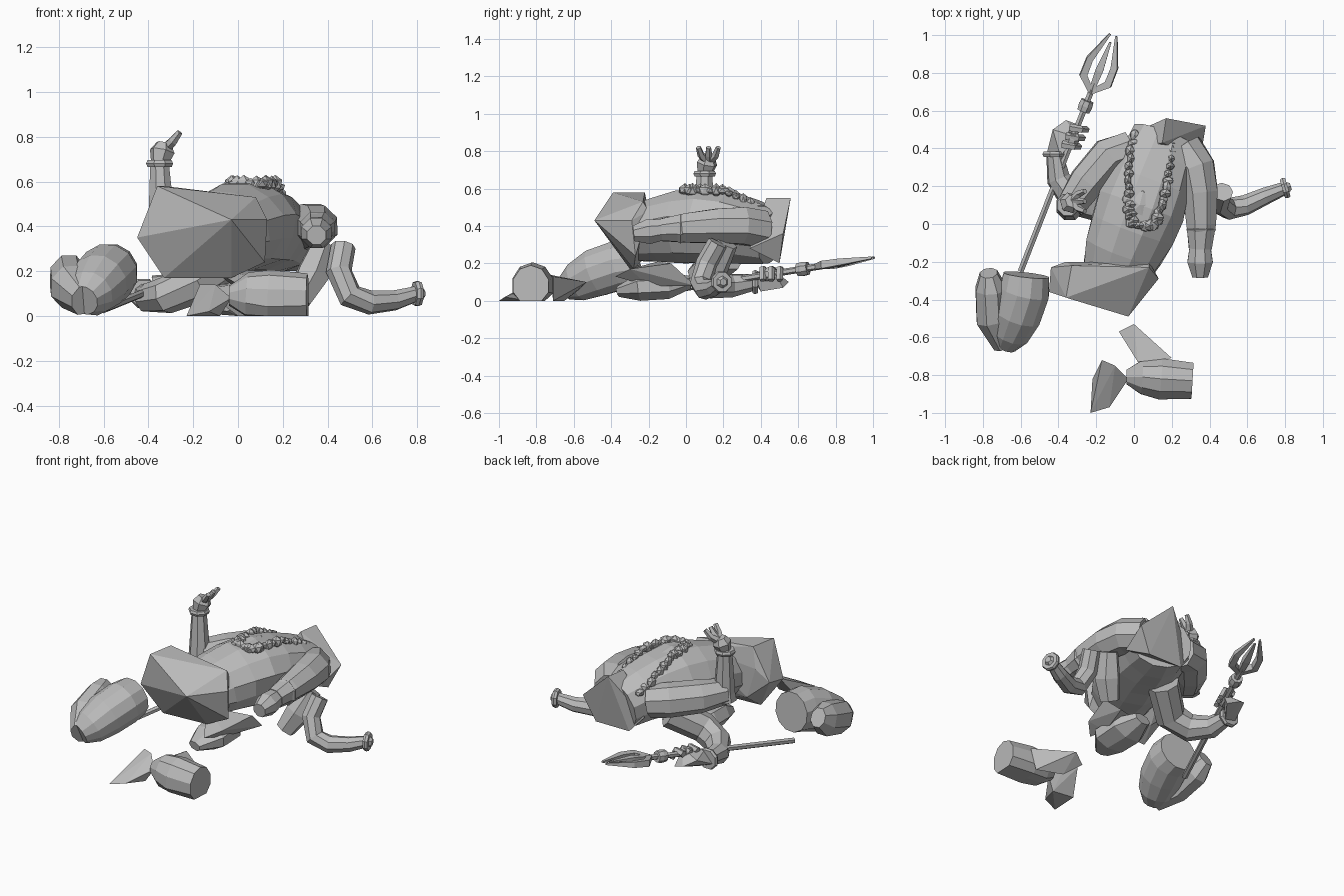
import bpy, bmesh, random
from math import cos, sin, pi, sqrt, copysign
from mathutils import Vector

random.seed(4)
default_cube = bpy.data.objects.get("Cube")
if default_cube:
    bpy.data.objects.remove(default_cube, do_unlink=True)

# One stone colour for everything
grey = (.5, .5, .5, 1)
stone = bpy.data.materials.new("grey stone")
stone.use_nodes = True
stone.diffuse_color = grey
stone.node_tree.nodes["Principled BSDF"].inputs["Base Color"].default_value = grey
up = Vector((0, 0, 1))


def finish(name, bm):
    bmesh.ops.recalc_face_normals(bm, faces=bm.faces)
    mesh = bpy.data.meshes.new(name)
    bm.to_mesh(mesh)
    bm.free()
    mesh.materials.append(stone)
    bpy.context.collection.objects.link(bpy.data.objects.new(name, mesh))


def tube(name, path, start, end, bulge=0, flat=1, sides=8, rough=0):
    """Faceted limb along a path, tapering from start to end radius, fuller in the middle."""
    bm = bmesh.new()
    points = [Vector(p) for p in path]
    last = len(points) - 1
    rings, side = [], None
    for i, point in enumerate(points):
        along = (points[min(i + 1, last)] - points[max(i - 1, 0)]).normalized()
        if side is None:
            side = along.cross(up)
            if side.length < .2:
                side = Vector((1, 0, 0))
        side = (side - along * side.dot(along)).normalized()
        other = side.cross(along)
        t = i / last
        radius = start + (end - start) * t + bulge * sin(pi * t)
        ring = []
        for k in range(sides):
            angle = 2 * pi * (k + .5) / sides
            jitter = radius * (1 + random.uniform(-rough, rough))
            spot = point + (side * cos(angle) + other * sin(angle) * flat) * jitter
            spot.z = max(spot.z, 0)
            ring.append(bm.verts.new(spot))
        rings.append(ring)
    for near, far in zip(rings, rings[1:]):
        for k in range(sides):
            n = (k + 1) % sides
            bm.faces.new((near[k], near[n], far[n], far[k]))
    bm.faces.new(rings[0])
    bm.faces.new(rings[-1])
    finish(name, bm)


def chunk(name, *corners):
    """Broken faceted piece wrapped around a few corner points."""
    bm = bmesh.new()
    for corner in corners:
        bm.verts.new(corner)
    bmesh.ops.convex_hull(bm, input=bm.verts)
    loose = [v for v in bm.verts if not v.link_faces]
    bmesh.ops.delete(bm, geom=loose, context='VERTS')
    finish(name, bm)


def lump(name, center, size):
    bm = bmesh.new()
    bmesh.ops.create_icosphere(bm, subdivisions=1, radius=1)
    bmesh.ops.scale(bm, vec=size, verts=bm.verts)
    bmesh.ops.translate(bm, vec=center, verts=bm.verts)
    finish(name, bm)


def ring_band(name, center, axis, radius, half=.015):
    center, step = Vector(center), Vector(axis).normalized() * half
    tube(name, [center - step, center, center + step], radius * .9, radius * .9, radius * .1)


# Torso arched between the broken hips and the neck
hips, neck = Vector((-.1, -.27, .36)), Vector((.17, .46, .34))
spine = [hips.lerp(neck, k / 6) + up * .05 * sin(pi * k / 6) for k in range(7)]
tube("torso", spine, .18, .18, bulge=.06, flat=.85, sides=12, rough=.04)

# Broken slab closing the back of the shoulders and neck
chunk("neck_slab", (.17, .56, .55), (.15, .43, .55), (.38, .52, .36), (.35, .34, .28),
      (.3, .5, .2), (.06, .5, .2), (-.03, .47, .3), (.1, .52, .45), (.05, .4, .4))

# Hip cloth
chunk("hip_cloth", (-.03, -.49, .43), (-.45, -.36, .35), (-.36, -.39, .58),
      (-.33, -.22, .58), (-.44, -.23, .37), (.08, -.23, .53), (.13, -.29, .43),
      (-.33, -.3, .17), (-.03, -.28, .17), (.12, -.27, .24),
      (-.36, -.2, .45), (.08, -.2, .48), (-.3, -.2, .25))

# Necklace of rough beads draped over the chest, with a pendant
bead_count = 36
for k in range(bead_count + 1):
    angle = pi * k / bead_count
    y = .47 - .48 * sin(angle)
    x = .05 + .12 * y + copysign(sqrt(abs(cos(angle))), cos(angle)) * .11
    z = .59 - max(0, y - .2) / 2
    size = [random.uniform(.02, .04) for axis in "xyz"]
    lump("necklace_bead", (x + random.uniform(-.01, .01), y, z), size)
lump("pendant", (.03, .1, .58), (.07, .09, .03))

# Raised right arm with an open hand
elbow, wrist = Vector((-.34, .09, .41)), Vector((-.35, .1, .68))
tube("raised_upper_arm", [(-.02, .4, .38), (-.13, .36, .4), (-.25, .22, .4), elbow],
     .1, .08, bulge=.015, rough=.04)
tube("raised_forearm", [elbow - up * .05, elbow, elbow.lerp(wrist, .5), wrist], .075, .045)
ring_band("raised_bangle", wrist, up, .065)
palm = wrist + Vector((.02, .02, .09))
tube("raised_palm", [wrist, wrist.lerp(palm, .6), palm], .04, .035, bulge=.02, sides=6)
for spread in (-.04, 0, .04):
    knuckle = palm + Vector((.04, spread, .01))
    tube("raised_finger", [palm - up * .03, knuckle, knuckle + Vector((.03, spread / 3, .04))],
         .026, .014, sides=5)

# Upper left arm, snapped beyond the bangle
tube("left_arm", [(.26, .4, .38), (.33, .3, .4), (.35, .17, .4), (.355, 0, .39),
                  (.35, -.13, .38)], .11, .065, bulge=.01, rough=.04)
tube("left_arm_stump", [(.35, -.12, .38), (.35, -.2, .37), (.35, -.28, .36)],
     .06, .045, bulge=.02)
ring_band("left_bangle", (.355, -.03, .385), (0, 1, 0), .085)

# Lower left arm resting on the ground
tube("lower_left_shoulder", [(.27, .1, .07), (.33, .15, .18), (.38, .22, .31)],
     .06, .06, bulge=.02, sides=6)
cuff = Vector((.8, .19, .1))
tube("lower_left_forearm", [(.47, .17, .31), (.45, .11, .2), (.5, .08, .09),
                            (.59, .1, .06), (.7, .15, .07), cuff], .055, .035, bulge=.012)
ring_band("lower_left_cuff", cuff, (1, .3, 0), .06)
tube("lower_left_stub", [cuff, cuff + Vector((.03, .01, 0))], .045, .02, sides=6)

# Lower right arm reaching round to the trident
grip = Vector((-.42, .37, .1))
tube("lower_right_arm", [(-.04, .22, .25), (-.2, .1, .14), (-.32, .13, .09),
                         (-.4, .24, .08), grip], .1, .045, bulge=.01, rough=.04)
ring_band("lower_right_bangle", grip, (0, 1, 0), .07)
chunk("gripping_hand", (-.46, .38, .08), (-.39, .36, .15), (-.43, .5, .14),
      (-.36, .55, .1), (-.3, .46, .17), (-.37, .4, .05), (-.28, .52, .07))
for k in range(3):
    root = Vector((-.38 + k * .02, .42 + k * .045, .16))
    bend = root + Vector((.06, -.01, .01))
    tube("gripping_finger", [root, bend, bend + Vector((.03, 0, -.06))], .022, .018, sides=5)

# Trident
butt, tip = Vector((-.6, -.25, .03)), Vector((-.11, 1, .23))
across = (tip - butt).cross(up).normalized()


def on_trident(fraction, offset=0):
    return butt.lerp(tip, fraction) + across * offset


tube("trident_shaft", [butt, on_trident(.8)], .018, .018, sides=6)
for fraction in (.56, .7):
    ring_band("trident_knob", on_trident(fraction), tip - butt, .04, half=.03)
tube("trident_middle_prong", [on_trident(f) for f in (.76, .85, .97)],
     .02, .008, bulge=.015, sides=4)
for sign in (-1, 1):
    tube("trident_side_prong", [on_trident(.76), on_trident(.81, sign * .07),
                                on_trident(.88, sign * .07), on_trident(1, sign * .018)],
         .02, .008, bulge=.015, sides=4)

# Folded right leg: thigh with a cut end, knee and shin
knee = Vector((-.69, -.64, .07))
tube("right_thigh", [(-.57, -.27, .2), (-.58, -.36, .19), (-.62, -.48, .15),
                     (-.66, -.58, .1), knee], .125, .07, bulge=.035, sides=12)
tube("right_shin", [(-.77, -.26, .22), (-.76, -.34, .18), (-.75, -.5, .13), knee],
     .05, .06, bulge=.04, flat=1.2, rough=.04)

# Broken left foot lying in front
tube("fragment_ankle", [(-.04, -.81, .09), (.04, -.81, .09), (.14, -.82, .08),
                        (.31, -.83, .08)], .04, .1, bulge=.04, flat=1.1, sides=10)
chunk("fragment_back_wedge", (-.08, -.57, .06), (0, -.53, .1), (.2, -.71, .13),
      (.02, -.73, .14), (0, -.65, 0), (.16, -.71, 0))
chunk("fragment_side_wedge", (-.23, -1, 0), (-.13, -.97, .02), (-.17, -.72, .14),
      (-.1, -.75, .14), (-.03, -.82, .08), (-.22, -.82, 0), (-.08, -.84, 0))

# Rubble lying under the body
tube("rubble_lump", [(-.06, -.36, .05), (-.03, -.25, .07), (-.04, -.1, .08), (-.05, .02, .1)],
     .05, .06, bulge=.08, flat=.6, sides=7, rough=.06)
chunk("rubble_cloth", (.02, -.38, .13), (.1, -.3, .17), (.08, -.1, .2), (-.12, -.15, .21),
      (.16, -.08, .2), (.05, -.2, .08), (.14, .05, .08))
